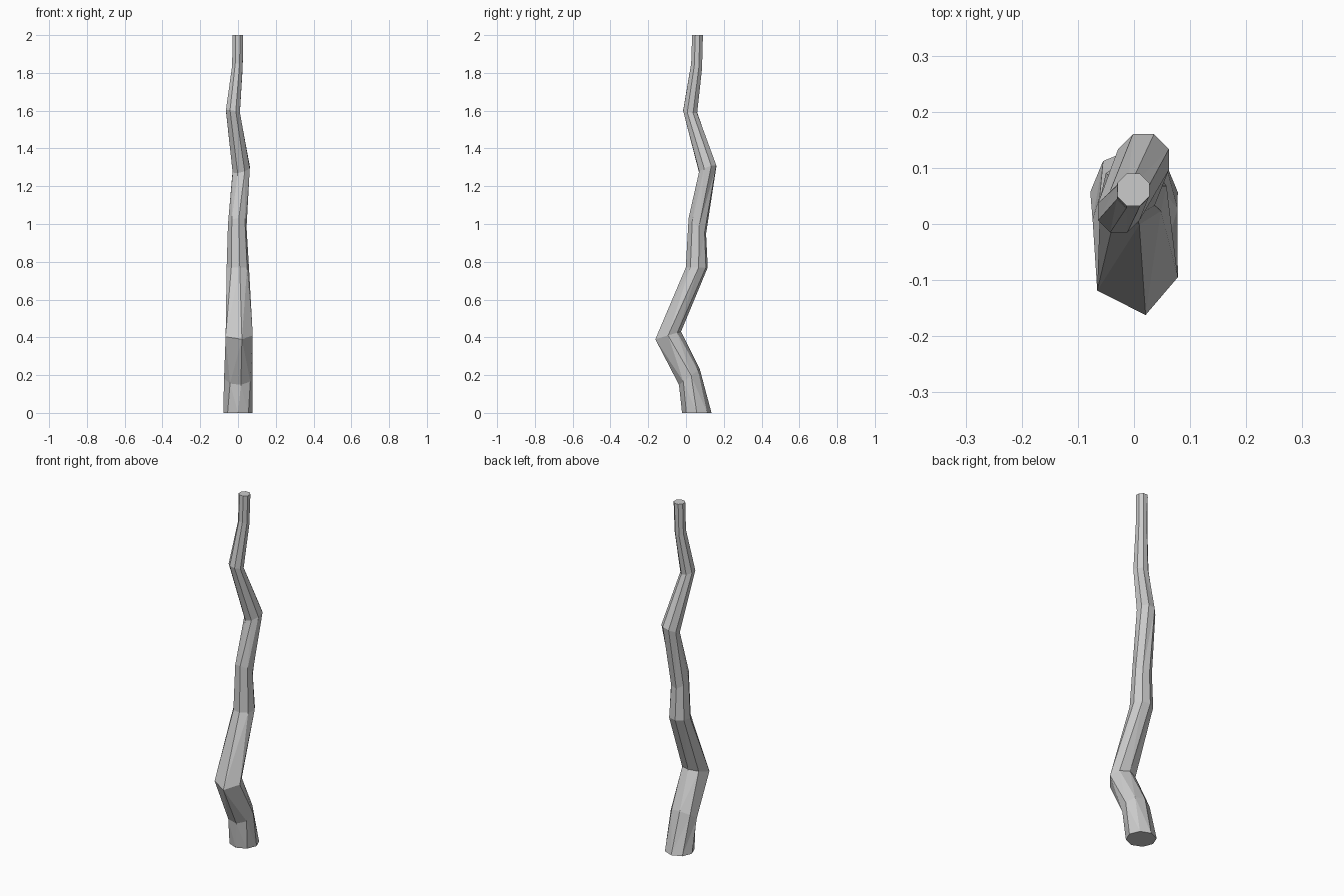
import bpy, bmesh
from math import cos, sin, radians

if "Cube" in bpy.data.objects:
    bpy.data.objects.remove(bpy.data.objects["Cube"])

SIDES = 8
# rings: centre x, y, z, half width x, half width y, slope along x, slope along y, twist in degrees
rings = [
    (0.000, 0.057, 0.00, 0.078, 0.078, 0.0, 0.0, 0),
    (0.002, 0.018, 0.19, 0.077, 0.056, 0.0, 0.75, 10),
    (0.004, -0.095, 0.41, 0.074, 0.069, 0.0, 0.3, 0),
    (-0.001, 0.057, 0.77, 0.060, 0.059, 0.0, 0.0, 10),
    (-0.004, 0.060, 0.99, 0.050, 0.047, 0.0, -0.9, 10),
    (0.017, 0.115, 1.29, 0.049, 0.049, 0.25, 0.35, 22.5),
    (-0.027, 0.022, 1.595, 0.040, 0.040, -0.15, -0.15, 22.5),
    (-0.003, 0.056, 1.835, 0.030, 0.031, 0.0, -0.5, 22.5),
    (-0.001, 0.061, 2.00, 0.031, 0.031, 0.0, 0.0, 22.5),
]
# the lower bend is missing corners on its front side
bend_angles = [0, 45, 90, 135, 200, 200, 283, 283]

bm = bmesh.new()
loops = []
for i, (x, y, z, rx, ry, sx, sy, twist) in enumerate(rings):
    angles = bend_angles if i == 2 else [k * 360 / SIDES + twist for k in range(SIDES)]
    loop = []
    for a in angles:
        dx, dy = rx * cos(radians(a)), ry * sin(radians(a))
        loop.append(bm.verts.new((x + dx, y + dy, z + sx * dx + sy * dy)))
    loops.append(loop)

# trunk walls, then end caps
for lo, hi in zip(loops, loops[1:]):
    for k in range(SIDES):
        n = (k + 1) % SIDES
        bm.faces.new((lo[k], lo[n], hi[n], hi[k]))
bm.faces.new(loops[0][::-1])
bm.faces.new(loops[-1])
bmesh.ops.remove_doubles(bm, verts=bm.verts[:], dist=0.0005)
bmesh.ops.triangulate(bm, faces=[f for f in bm.faces if len(f.verts) == 4])
bmesh.ops.recalc_face_normals(bm, faces=bm.faces[:])

mesh = bpy.data.meshes.new("crooked_trunk")
bm.to_mesh(mesh)
bm.free()
bpy.context.collection.objects.link(bpy.data.objects.new("crooked_trunk", mesh))
